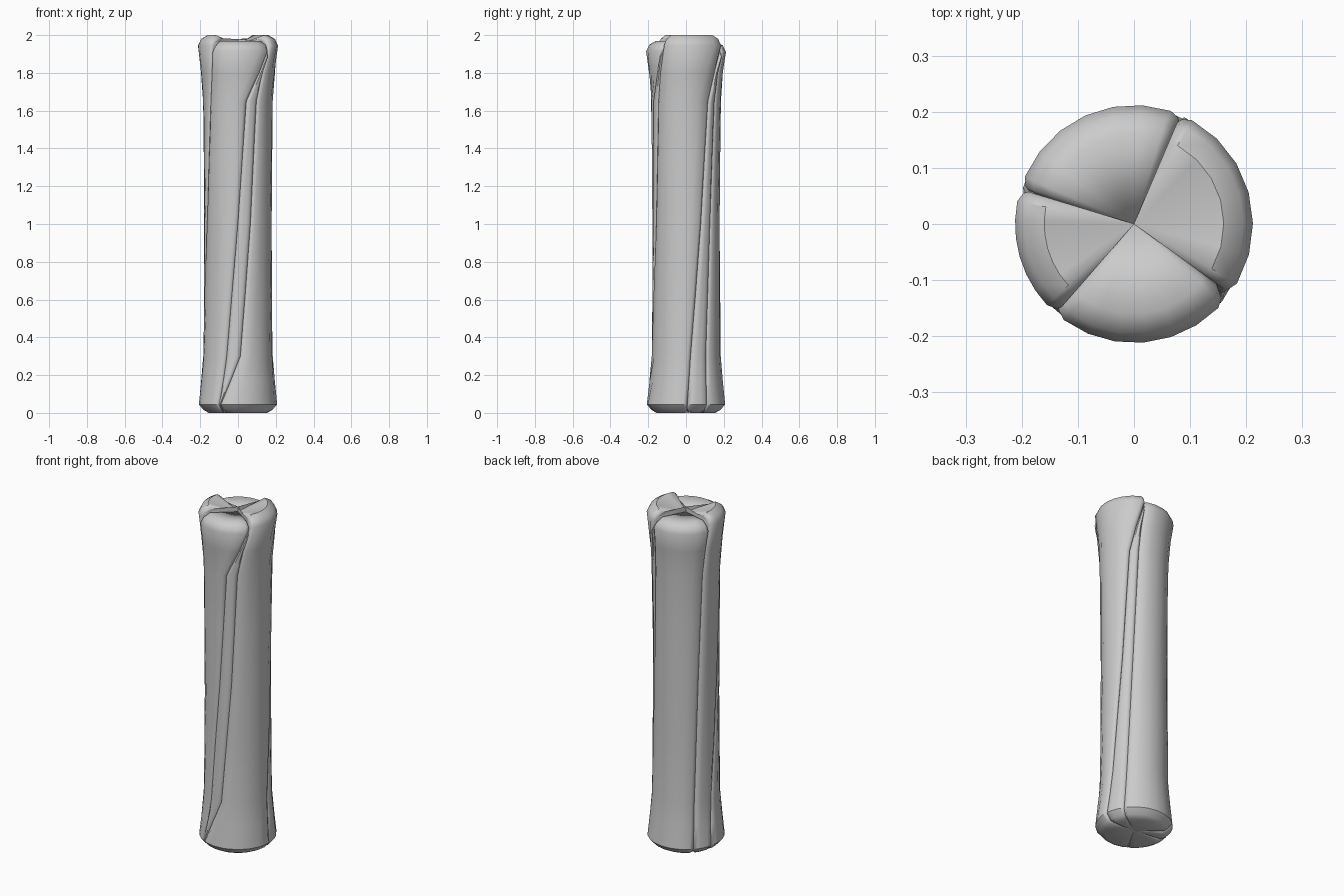
import bpy
from math import radians, sin, cos

if "Cube" in bpy.data.objects:
    bpy.data.objects.remove(bpy.data.objects["Cube"])

# seam angles (degrees) down the post: z = 0.05, 0.3, 1.0, 1.65, 1.8, 1.94
KEYS = (0.05, 0.3, 1.0, 1.65, 1.8, 1.94)
FRONT_A = (-119, -110, -90, -75, -52, -36)   # right edge of front strand
FRONT_B = (-118, -86, -67, -56, -47, -36)    # left edge of right strand
RIGHT_A = (2, 8, 28, 42, 54, 67)             # right edge of right strand
RIGHT_B = (34, 37, 48, 58, 62, 67)           # left edge of back strand
BACK = (137, 140, 148, 156, 160, 163)        # back / left seam
LEFT = (168, 175, 198, 215, 222, 229)        # left / front seam
LEFT_WRAP = tuple(a - 360 for a in LEFT)


def angle_at(seam, z):
    z = min(max(z, KEYS[0]), KEYS[-1])
    for i in range(len(KEYS) - 1):
        if z <= KEYS[i + 1]:
            t = (z - KEYS[i]) / (KEYS[i + 1] - KEYS[i])
            return seam[i] + t * (seam[i + 1] - seam[i])


def strand(name, left, right, top, scale=1.0, n=6):
    # twisted wedge running from the axis to a rounded, flared outer skin
    rings = [(0.0, 0.155), (0.015, 0.182), (0.045, 0.208), (0.17, 0.195),
             (0.3, 0.184), (0.65, 0.181), (1.0, 0.179), (1.35, 0.181),
             (1.65, 0.185), (1.8, 0.196), (top - 0.055, 0.212),
             (top - 0.02, 0.195), (top, 0.16)]
    verts, faces = [], []
    m = n + 6
    for k, (z, r) in enumerate(rings):
        a, b = angle_at(left, z), angle_at(right, z)
        d = min(6.0, (b - a) * 0.25)
        prof = [(a, 0.93, 1), (a + d * 0.25, 0.965, 0.5)]
        prof += [(a + d + (b - a - 2 * d) * i / n, 1.0, 0) for i in range(n + 1)]
        prof += [(b - d * 0.25, 0.965, 0.5), (b, 0.93, 1)]
        zc = z
        if k == 0:
            zc = 0.015
        if k == len(rings) - 1:
            zc = min(1.95, top - 0.01)
        verts.append((0, 0, zc))
        for ang, f, e in prof:
            dz = 0.018 * e if k == 0 else (-0.018 * e if k >= len(rings) - 2 else 0)
            rr = r * f * scale
            verts.append((rr * cos(radians(ang)), rr * sin(radians(ang)), z + dz))
    for k in range(len(rings) - 1):
        for i in range(m):
            j = (i + 1) % m
            faces.append((k * m + i, k * m + j, (k + 1) * m + j, (k + 1) * m + i))
    last = (len(rings) - 1) * m
    for i in range(1, m - 1):
        faces.append((0, i + 1, i))
        faces.append((last, last + i, last + i + 1))
    me = bpy.data.meshes.new(name)
    me.from_pydata(verts, [], faces)
    me.validate()
    ob = bpy.data.objects.new(name, me)
    bpy.context.collection.objects.link(ob)
    bpy.context.view_layer.objects.active = ob
    ob.select_set(True)
    bpy.ops.object.shade_smooth_by_angle(angle=radians(40))
    ob.select_set(False)


# four main strands
strand("front_strand", LEFT_WRAP, FRONT_A, 1.97)
strand("right_strand", FRONT_B, RIGHT_A, 2.0)
strand("back_strand", RIGHT_B, BACK, 1.965)
strand("left_strand", BACK, LEFT, 2.0)


# thin strands showing between the main ones
def widen(seam, amount):
    return tuple(a + amount for a in seam)


strand("front_filler_strand", widen(FRONT_A, -1), widen(FRONT_B, 1), 1.94, 0.985, 3)
strand("right_filler_strand", RIGHT_A, widen(RIGHT_B, 1), 1.94, 0.99, 3)
